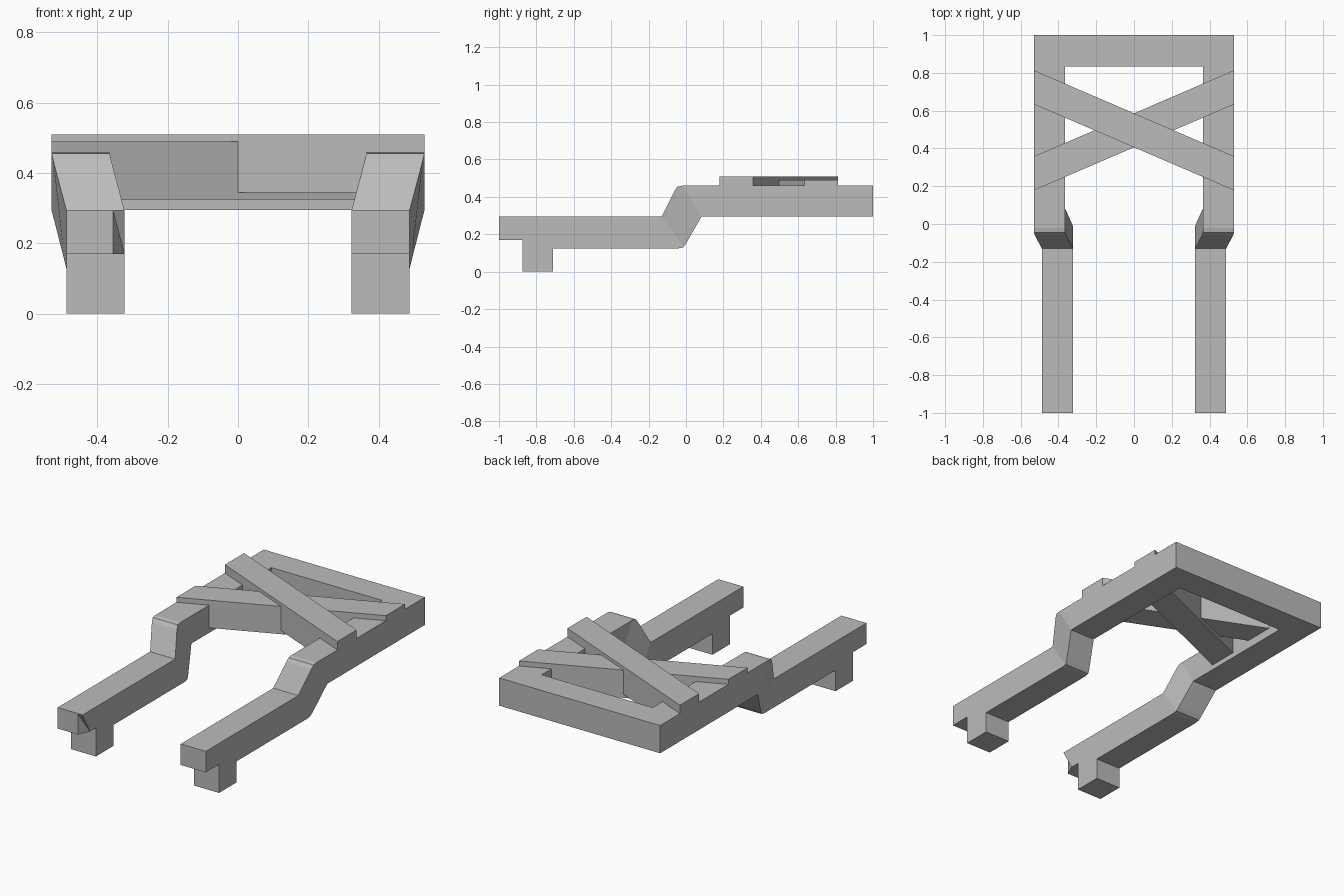
import bpy
import bmesh
from mathutils import Vector

cube = bpy.data.objects.get("Cube")
if cube:
    bpy.data.objects.remove(cube, do_unlink=True)

grey = bpy.data.materials.new("plain grey")
grey.use_nodes = True
COLOUR = (0.5, 0.5, 0.5, 1)
grey.diffuse_color = COLOUR
grey.node_tree.nodes["Principled BSDF"].inputs["Base Color"].default_value = COLOUR


def finish(name, bm):
    bmesh.ops.recalc_face_normals(bm, faces=bm.faces)
    mesh = bpy.data.meshes.new(name)
    bm.to_mesh(mesh)
    bm.free()
    mesh.materials.append(grey)
    obj = bpy.data.objects.new(name, mesh)
    bpy.context.collection.objects.link(obj)
    return obj


def prism(name, first, second, caps=None):
    """Join two matching outlines with sides, closed by end faces."""
    bm = bmesh.new()
    n = len(first)
    a = [bm.verts.new(p) for p in first]
    b = [bm.verts.new(p) for p in second]
    for i in range(n):
        j = (i + 1) % n
        bm.faces.new((a[i], a[j], b[j], b[i]))
    for cap in caps or [range(n)]:
        bm.faces.new([a[i] for i in cap])
        bm.faces.new([b[i] for i in cap])
    return finish(name, bm)


# Side outline of an arm: y, z and outward shift; foot, bend, then side rail
OUTLINE = [
    (-1, .295, 0), (-1, .17, 0), (-.875, .17, 0), (-.875, 0, 0),
    (-.71, 0, 0), (-.71, .125, 0), (-.04, .125, 0), (-.015, .13, 0),
    (0, .15, .005), (.083, .295, .042), (1, .295, .042), (1, .46, .042),
    (-.02, .46, .042), (-.045, .455, .042), (-.06, .435, .037), (-.13, .295, 0),
]
CAPS = [[*range(8), 15], [7, 8, 9, 12, 13, 14, 15], [9, 10, 11, 12]]
INNER, OUTER = .323, .488

arms = {}
for side, name in ((1, "left_arm"), (-1, "right_arm")):
    edges = [[(side * (x + s), y, z) for y, z, s in OUTLINE] for x in (INNER, OUTER)]
    arms[side] = prism(name, *edges, CAPS)

# Chipped inner corner at the tip of the right arm
top = Vector((-.355, -1, .293))
low = Vector((-INNER, -.93, .17))
along = (low - top) / 2
ends = [[p, p + Vector((0, 0, -.3)), p + Vector((.3, 0, 0))]
        for p in (top - along, low + along)]
cutter = prism("chip_cutter", *ends)
cutter.hide_render = True
chip = arms[-1].modifiers.new("chip", "BOOLEAN")
chip.operation = "DIFFERENCE"
chip.solver = "EXACT"
chip.object = cutter
bpy.context.view_layer.objects.active = arms[-1]
bpy.ops.object.modifier_apply(modifier=chip.name)
bpy.data.objects.remove(cutter, do_unlink=True)

# Back rail between the two side rails
RAIL = .365
corners = [(.835, .295), (1, .295), (1, .46), (.835, .46)]
prism("back_rail", *[[(x, y, z) for y, z in corners] for x in (-RAIL, RAIL)])

# Crossed planks, one slightly higher than the other
for name, lean, height in (("upper_plank", -1, .51), ("lower_plank", 1, .49)):
    plan = []
    for x, half in ((-.53, -.09), (.53, -.09), (.53, .09), (-.53, .09)):
        plan.append((x, .496 + lean * .43 * x + half))
    prism(name, *[[(x, y, z) for x, y in plan] for z in (height - .165, height)])
